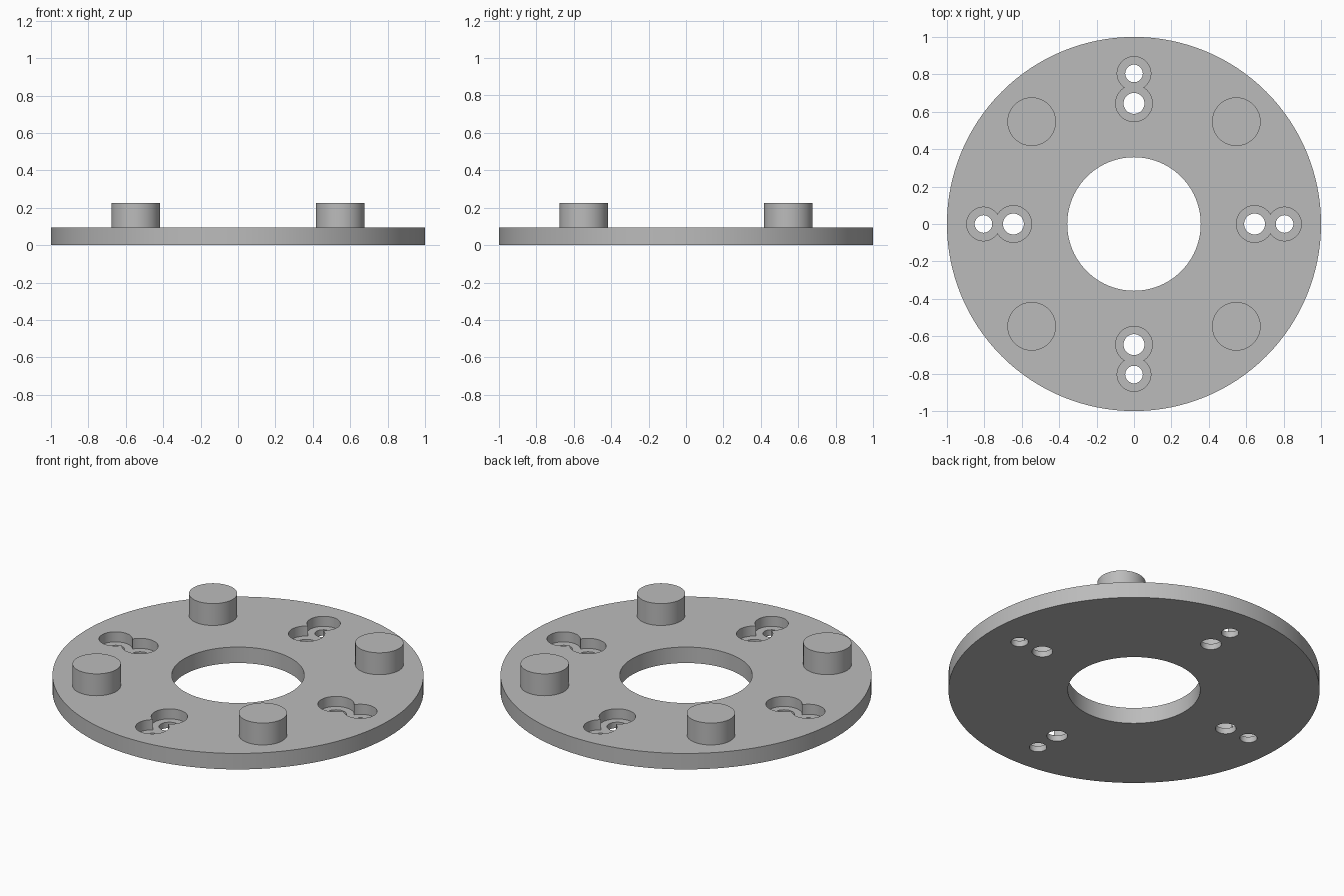
import bpy
from math import cos, sin, pi, radians

cube = bpy.data.objects.get("Cube")
if cube:
    bpy.data.objects.remove(cube, do_unlink=True)

PLATE_TOP = 0.095
PEG_TOP = 0.225
POCKET_FLOOR = 0.035

grey = bpy.data.materials.new("plain grey")
grey.use_nodes = True
grey.diffuse_color = (0.5, 0.5, 0.5, 1)
grey.node_tree.nodes["Principled BSDF"].inputs["Base Color"].default_value = (0.5, 0.5, 0.5, 1)


def cylinder(name, x, y, radius, z0, z1, sides=64):
    bpy.ops.mesh.primitive_cylinder_add(vertices=sides, radius=radius, depth=z1 - z0,
                                        location=(x, y, (z0 + z1) / 2))
    obj = bpy.context.object
    obj.name = name
    obj.data.materials.append(grey)
    return obj


def cut(target, x, y, radius, z0, sides=64):
    """Drill a round hole down from above the target to height z0."""
    cutter = cylinder("drill", x, y, radius, z0, 0.3, sides)
    mod = target.modifiers.new("drill", "BOOLEAN")
    mod.operation = "DIFFERENCE"
    mod.solver = "EXACT"
    mod.object = cutter
    bpy.context.view_layer.objects.active = target
    bpy.ops.object.modifier_apply(modifier=mod.name)
    bpy.data.objects.remove(cutter, do_unlink=True)


def smooth(obj):
    bpy.ops.object.select_all(action="DESELECT")
    obj.select_set(True)
    bpy.context.view_layer.objects.active = obj
    bpy.ops.object.shade_smooth_by_angle(angle=radians(30))


# Round plate with a large centre hole
plate = cylinder("round_plate", 0, 0, 1, 0, PLATE_TOP, 128)
cut(plate, 0, 0, 0.357, -0.1, 96)

# Four pairs of overlapping counterbored screw holes: distance, pocket radius, hole radius
for quarter in range(4):
    a = quarter * pi / 2
    for dist, pocket, hole in ((0.645, 0.098, 0.056), (0.805, 0.09, 0.047)):
        x, y = dist * cos(a), dist * sin(a)
        cut(plate, x, y, pocket, POCKET_FLOOR)
        cut(plate, x, y, hole, -0.1, 48)
smooth(plate)

# Four round pegs on the diagonals
for side_x, x in (("left", 0.547), ("right", -0.547)):
    for side_y, y in (("front", -0.547), ("back", 0.547)):
        smooth(cylinder(f"{side_y}_{side_x}_peg", x, y, 0.13, PLATE_TOP - 0.02, PEG_TOP))
